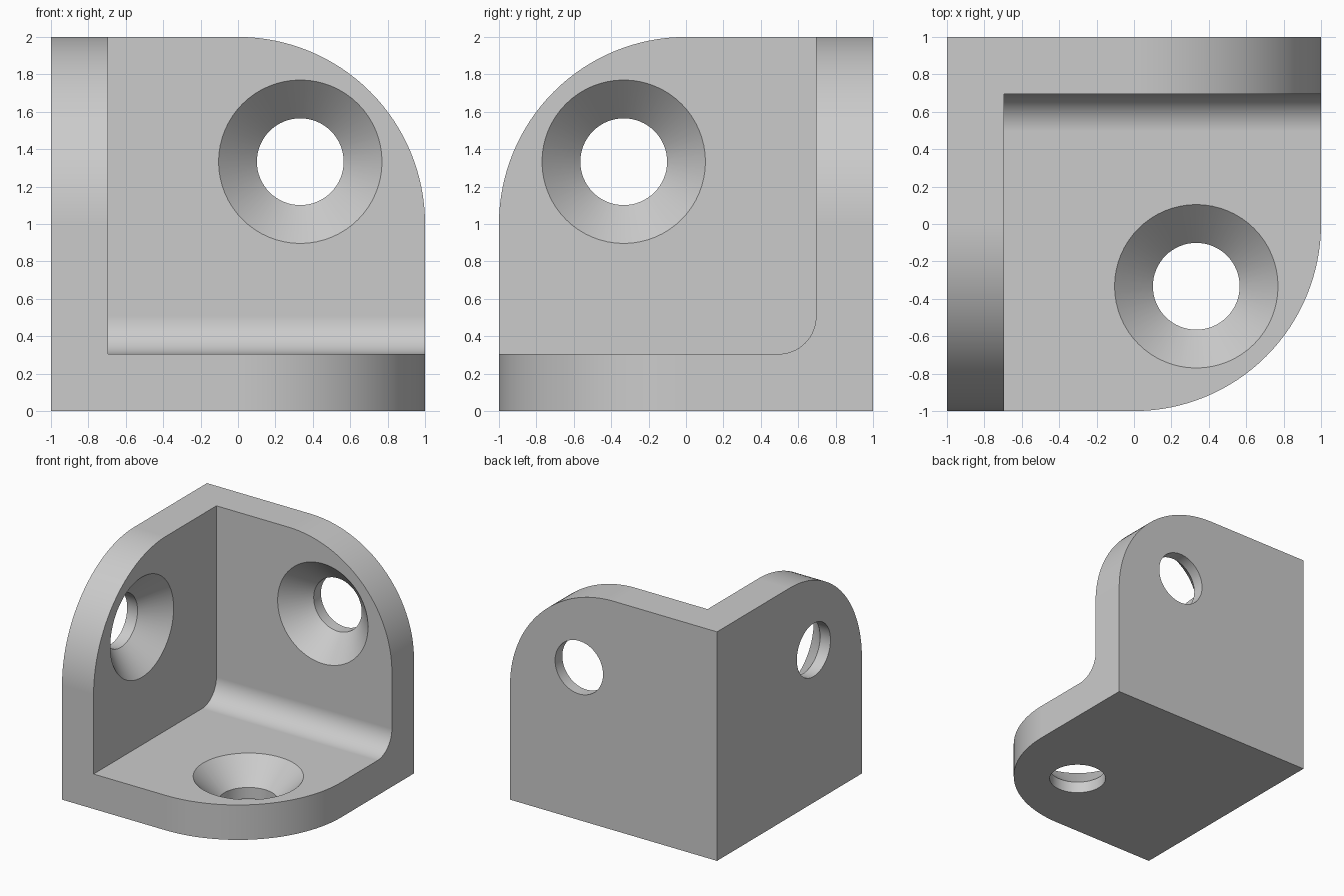
import bpy, bmesh, math
from mathutils import Vector

if "Cube" in bpy.data.objects:
    bpy.data.objects.remove(bpy.data.objects["Cube"])

T = 0.305       # plate thickness
FILLET = 0.2    # inside radius between floor and back
HOLE = 0.333    # hole position from plate centre

grey = bpy.data.materials.new("plain grey")
grey.use_nodes = True
colour = (0.6, 0.6, 0.6, 1)
grey.diffuse_color = colour
grey.node_tree.nodes["Principled BSDF"].inputs["Base Color"].default_value = colour


def loft(name, rings):
    """Closed solid through rings that have equal point counts."""
    bm = bmesh.new()
    loops = [[bm.verts.new(p) for p in ring] for ring in rings]
    n = len(loops[0])
    for a, b in zip(loops, loops[1:]):
        for i in range(n):
            j = (i + 1) % n
            bm.faces.new((a[i], a[j], b[j], b[i]))
    bm.faces.new(loops[0])
    bm.faces.new(loops[-1])
    bmesh.ops.recalc_face_normals(bm, faces=bm.faces)
    mesh = bpy.data.meshes.new(name)
    bm.to_mesh(mesh)
    bm.free()
    mesh.materials.append(grey)
    obj = bpy.data.objects.new(name, mesh)
    bpy.context.collection.objects.link(obj)
    return obj


def arc(cu, cv, r, start, end, steps):
    angles = [math.radians(start + (end - start) * i / steps) for i in range(steps + 1)]
    return [(cu + r * math.cos(a), cv + r * math.sin(a)) for a in angles]


def cut(target, cutter):
    cutter.hide_render = True
    mod = target.modifiers.new("cut", "BOOLEAN")
    mod.operation, mod.solver, mod.object = "DIFFERENCE", "EXACT", cutter
    bpy.ops.object.modifier_apply(modifier=mod.name)
    bpy.data.objects.remove(cutter)


# Solid block
square = [(-1, -1), (1, -1), (1, 1), (-1, 1)]
bracket = loft("corner_bracket", [[(x, y, z) for x, y in square] for z in (0, 2)])
bpy.context.view_layer.objects.active = bracket
bracket.select_set(True)

# Hollow inside, with a fillet between floor and back plate
inner = arc(1 - T - FILLET, T + FILLET, FILLET, -90, 0, 16)
inner += [(1 - T, 2.5), (-1.5, 2.5), (-1.5, T)]
cut(bracket, loft("hollow_cutter", [[(x, y, z) for y, z in inner] for x in (T - 1, 1.5)]))

# Each plate maps along (u, v) and depth w from its outer face
plates = {
    "floor": lambda u, v, w: Vector((u, -v, w)),
    "back": lambda u, v, w: Vector((u, 1 - w, 1 + v)),
    "side": lambda u, v, w: Vector((w - 1, -u, 1 + v)),
}
corner = arc(0, 0, 1, 0, 90, 32) + [(0, 1.2), (1.2, 1.2), (1.2, 0)]
hole_steps = [(-0.1, 0.232), (0.1, 0.232), (T, 0.437), (T + 0.1, 0.537)]

for name, place in plates.items():
    # Rounded outer corner
    cut(bracket, loft(name + "_corner_cutter",
                      [[place(u, v, w) for u, v in corner] for w in (-0.1, T + 0.1)]))
    # Countersunk screw hole
    rings = [[place(u, v, w) for u, v in arc(HOLE, HOLE, r, 0, 360, 64)[:-1]]
             for w, r in hole_steps]
    cut(bracket, loft(name + "_hole_cutter", rings))

# Smooth curves, flat plates
bpy.ops.object.shade_smooth_by_angle(angle=math.radians(30))
weighted = bracket.modifiers.new("flat plates", "WEIGHTED_NORMAL")
weighted.keep_sharp = True
